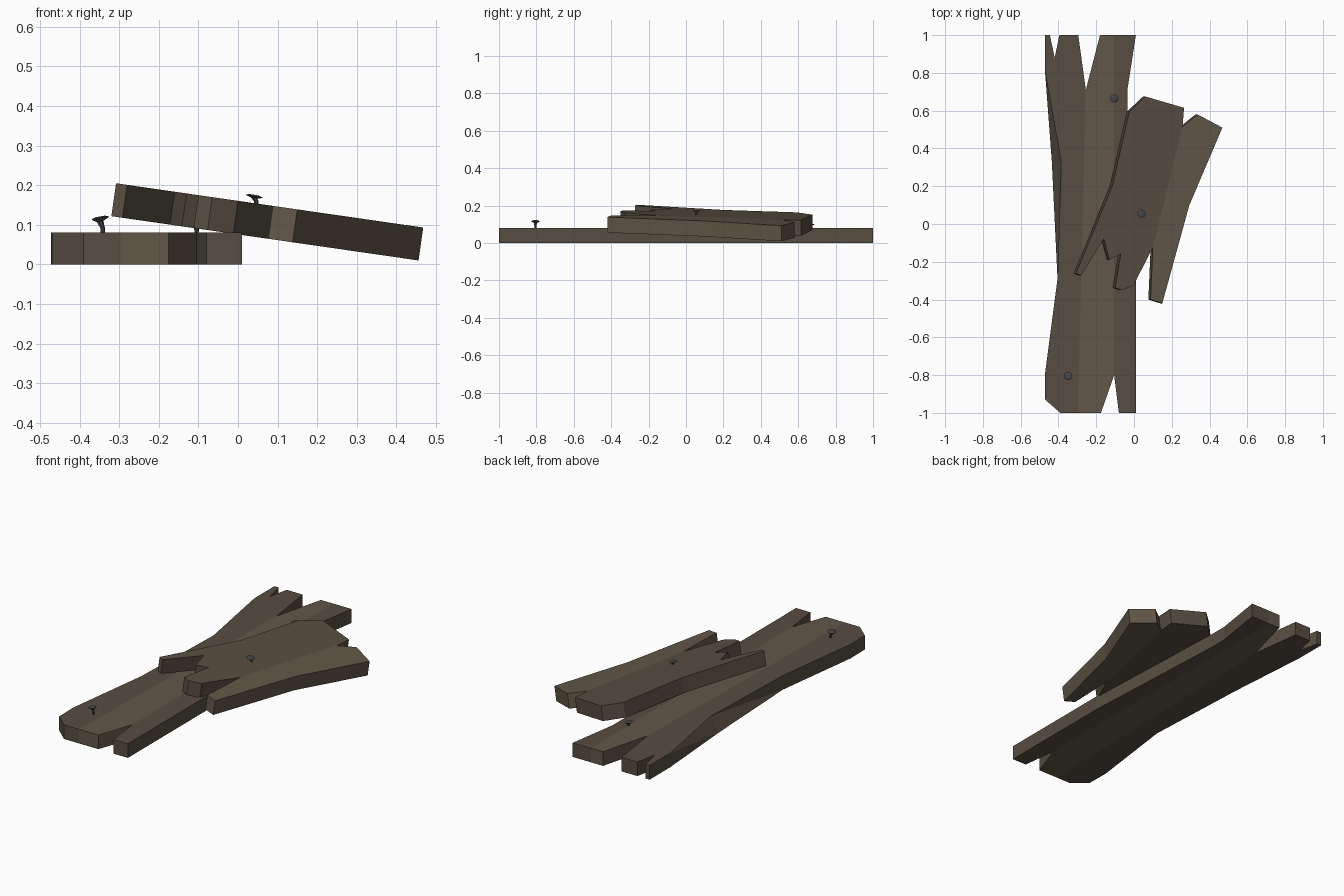
import bpy, bmesh, math
from mathutils import Vector, Matrix

if "Cube" in bpy.data.objects:
    bpy.data.objects.remove(bpy.data.objects["Cube"])


def material(name, col):
    m = bpy.data.materials.new(name)
    m.diffuse_color = (*col, 1)
    m.use_nodes = True
    m.node_tree.nodes["Principled BSDF"].inputs["Base Color"].default_value = m.diffuse_color
    return m


dark_wood = material("dark_wood", (0.095, 0.075, 0.052))
light_wood = material("light_wood", (0.122, 0.096, 0.064))
iron = material("iron", (0.06, 0.066, 0.075))


def add_object(name, bm, mats):
    bmesh.ops.recalc_face_normals(bm, faces=bm.faces)
    me = bpy.data.meshes.new(name)
    bm.to_mesh(me)
    bm.free()
    for m in mats:
        me.materials.append(m)
    ob = bpy.data.objects.new(name, me)
    bpy.context.collection.objects.link(ob)
    return ob


def side(p, line):
    """Positive when p lies to the right (+x) of an upward line."""
    (x0, y0), (x1, y1) = line
    return (p.x - x0) * (y1 - y0) - (p.y - y0) * (x1 - x0)


def plank(name, outline, thick, grain, is_light, chamfer=()):
    """Splintered board: top outline at z = 0, extruded down, grain lines split the colours."""
    bm = bmesh.new()
    top = [bm.verts.new((x, y, 0)) for x, y in outline]
    low = [bm.verts.new((x, y, -thick)) for x, y in outline]
    for i, dx in chamfer:
        top[i].co.x += dx
    n = len(top)
    bm.faces.new(top)
    bm.faces.new(low[::-1])
    for i in range(n):
        j = (i + 1) % n
        bm.faces.new((top[j], top[i], low[i], low[j]))
    bmesh.ops.recalc_face_normals(bm, faces=bm.faces)
    bmesh.ops.triangulate(bm, faces=bm.faces[:])
    for (x0, y0), (x1, y1) in grain:
        bmesh.ops.bisect_plane(bm, geom=bm.verts[:] + bm.edges[:] + bm.faces[:],
                               plane_co=(x0, y0, 0), plane_no=(y1 - y0, x0 - x1, 0), dist=1e-5)
    for f in bm.faces:
        c = f.calc_center_median()
        f.material_index = int(is_light([side(c, g) > 0 for g in grain]))
    bmesh.ops.dissolve_limit(bm, angle_limit=0.01, verts=bm.verts[:], edges=bm.edges[:],
                             delimit={'MATERIAL'})
    return add_object(name, bm, (dark_wood, light_wood))


# Long board lying on the ground
long_outline = [
    (-0.47, -0.93), (-0.39, -1), (-0.175, -1), (-0.105, -0.80), (-0.08, -1), (0.01, -1),
    (0.01, -0.30), (-0.035, 0.60), (-0.035, 0.71), (0.01, 1), (-0.18, 1), (-0.255, 0.71),
    (-0.295, 1), (-0.395, 1), (-0.42, 0.88), (-0.445, 1), (-0.472, 1), (-0.472, 0.82),
    (-0.435, 0.33), (-0.405, -0.29), (-0.472, -0.80)]
long_board = plank("long_board", long_outline, 0.08,
                   [((-0.297, -1), (-0.255, 0.71)), ((-0.105, -1), (-0.105, 1))],
                   lambda s: s[0] and not s[1], chamfer=[(18, 0.05)])
long_board.location.z = 0.08

# Short board leaning across it
tilt = math.radians(8.2)
short_outline = [
    (-0.025, 0.595), (0.06, 0.675), (0.265, 0.615), (0.257, 0.515), (0.337, 0.58), (0.468, 0.51),
    (0.293, 0.10), (0.15, -0.42), (0.088, -0.40), (0.10, -0.125), (0.01, -0.30), (0, -0.325),
    (-0.065, -0.35), (-0.10, -0.338), (-0.07, -0.16), (-0.13, -0.19), (-0.16, -0.08),
    (-0.28, -0.272), (-0.308, -0.262), (-0.115, 0.20)]
k = 1 / math.cos(tilt)
short_board = plank("short_board", [(x * k, y) for x, y in short_outline], 0.084,
                    [((0.10 * k, -0.125), (0.257 * k, 0.515))], lambda s: s[0])
short_board.rotation_euler.y = tilt
short_board.location.z = 0.1605


# Bent nails with tilted heads
def nail(name, base, height, bend, tilt_y, sides=7):
    rings = [(0.004, -0.03, 0), (0.006, height * 0.3, 0), (0.009, height * 0.75, bend),
             (0.021, height * 0.9, bend), (0.023, height, bend), (0.012, height + 0.003, bend)]
    bm = bmesh.new()
    loops = []
    for i, (r, z, dx) in enumerate(rings):
        rot = Matrix.Rotation(tilt_y if i > 1 else 0, 3, 'Y')
        loops.append([bm.verts.new(Vector((dx, 0, z)) + rot @ Vector(
            (r * math.cos(math.tau * j / sides), r * math.sin(math.tau * j / sides), 0)))
            for j in range(sides)])
    for a, b in zip(loops, loops[1:]):
        for j in range(sides):
            bm.faces.new((a[j], a[(j + 1) % sides], b[(j + 1) % sides], b[j]))
    bm.faces.new(loops[0])
    bm.faces.new(loops[-1])
    ob = add_object(name, bm, (iron,))
    ob.location = base
    return ob


nail("front_nail", (-0.342, -0.805, 0.08), 0.038, -0.007, math.radians(-10))
nail("back_nail", (-0.105, 0.665, 0.08), 0.02, 0, math.radians(8))
nail("middle_nail", (0.046, 0.055, 0.153), 0.02, -0.006, math.radians(10))
